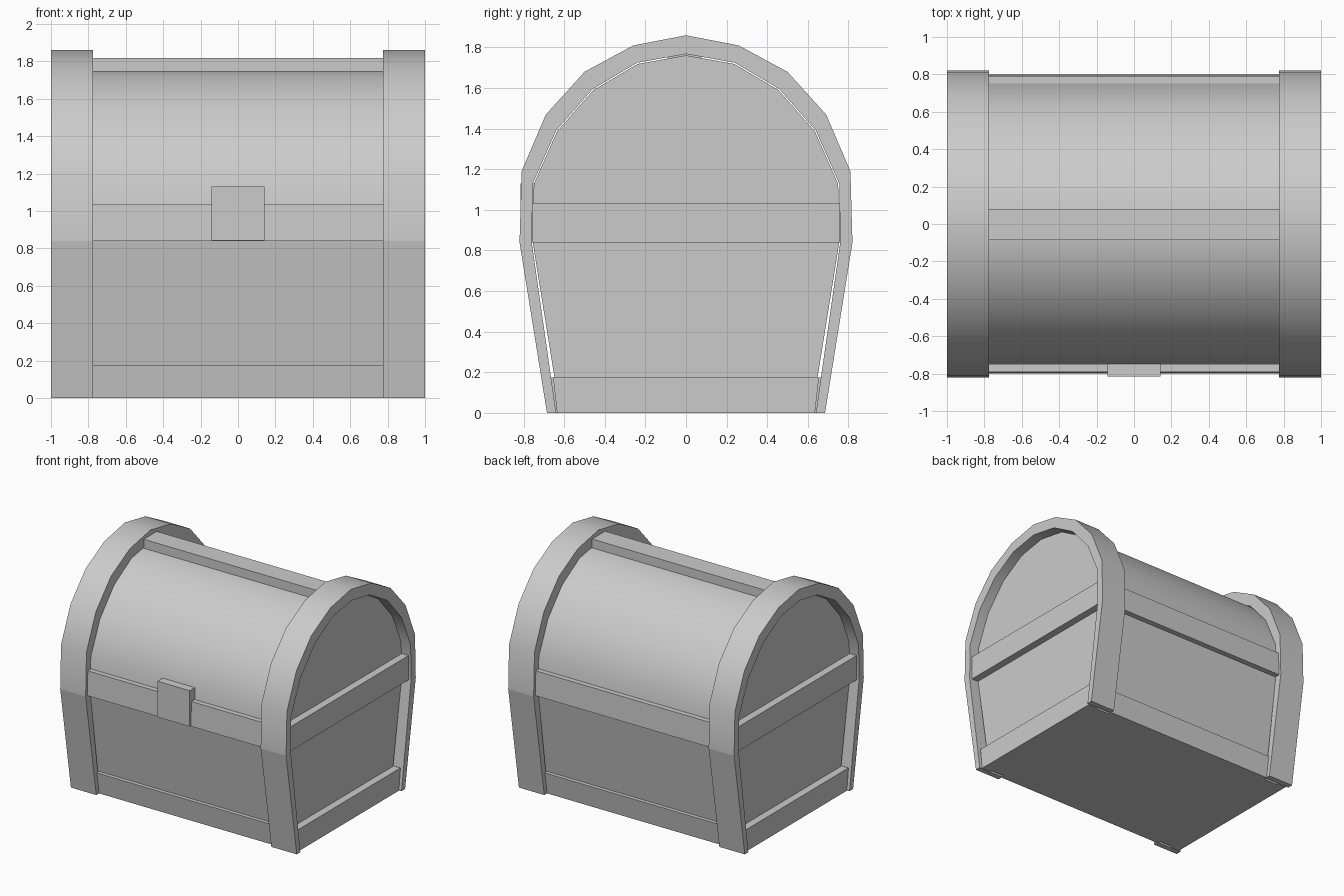
import bpy
import bmesh
import math

cube = bpy.data.objects.get("Cube")
if cube:
    bpy.data.objects.remove(cube, do_unlink=True)

GREY = (0.6, 0.6, 0.6, 1.0)
mat = bpy.data.materials.new("plain grey")
mat.use_nodes = True
mat.diffuse_color = GREY
mat.node_tree.nodes["Principled BSDF"].inputs["Base Color"].default_value = GREY


def finish(name, bm, smooth=False):
    """Turn a bmesh into an object with the shared material."""
    bmesh.ops.recalc_face_normals(bm, faces=bm.faces)
    mesh = bpy.data.meshes.new(name)
    bm.to_mesh(mesh)
    bm.free()
    mesh.materials.append(mat)
    obj = bpy.data.objects.new(name, mesh)
    bpy.context.collection.objects.link(obj)
    if smooth:
        bpy.ops.object.select_all(action='DESELECT')
        obj.select_set(True)
        bpy.context.view_layer.objects.active = obj
        bpy.ops.object.shade_smooth_by_angle(angle=math.radians(30))
    return obj


def prism(name, profile, x0, x1, smooth=False):
    """Extrude a closed (y, z) profile along x."""
    bm = bmesh.new()
    a, b = [[bm.verts.new((x, y, z)) for y, z in profile] for x in (x0, x1)]
    bm.faces.new(a)
    bm.faces.new(b)
    for i in range(len(profile)):
        j = (i + 1) % len(profile)
        bm.faces.new((a[i], a[j], b[j], b[i]))
    return finish(name, bm, smooth)


def arch(name, outer, inner, x0, x1):
    """Solid strip between two open (y, z) curves, extruded along x."""
    bm = bmesh.new()
    rows = [[bm.verts.new((x, y, z)) for y, z in curve]
            for curve, x in ((outer, x0), (outer, x1), (inner, x1), (inner, x0))]
    for k in range(4):
        p, q = rows[k], rows[(k + 1) % 4]
        for i in range(len(outer) - 1):
            bm.faces.new((p[i], p[i + 1], q[i + 1], q[i]))
    for i in (0, -1):
        bm.faces.new([r[i] for r in rows])
    return finish(name, bm, True)


def mirrored(half):
    """Complete a half curve that ends on the centre line."""
    return half + [(-y, z) for y, z in reversed(half[:-1])]


def box_profile(y0, y1, z0, z1):
    return [(y0, z0), (y1, z0), (y1, z1), (y0, z1)]


SEAM = 0.84
BAND_IN, PANEL, RAIL_OUT = 0.775, 0.92, 0.98
outer = mirrored([(0.82, SEAM), (0.81, 1.19), (0.69, 1.47), (0.5, 1.68), (0.26, 1.81), (0, 1.86)])
inner = mirrored([(0.76, SEAM), (0.755, 1.13), (0.64, 1.39), (0.46, 1.595), (0.24, 1.725), (0, 1.768)])
barrel = [(y * 0.993, SEAM + (z - SEAM) * 0.993) for y, z in inner]

# Chest body and rounded lid
prism("chest_body", [(-0.62, 0), (0.62, 0), (0.755, SEAM), (-0.755, SEAM)], -PANEL, PANEL)
prism("lid", barrel, -PANEL, PANEL, True)

# Bands at both ends, with legs below the seam, and rails across the end panels
for side, s in (("left", 1), ("right", -1)):
    arch(f"{side}_lid_band", outer, inner, s * BAND_IN, s)
    for face, f in (("front", -1), ("back", 1)):
        leg = [(0.64 * f, 0), (0.685 * f, 0), (0.82 * f, SEAM), (0.76 * f, SEAM)]
        prism(f"{side}_{face}_leg_band", leg, s * BAND_IN, s)
    prism(f"{side}_middle_rail", box_profile(-0.757, 0.757, SEAM, 1.035), s * 0.9, s * RAIL_OUT)
    prism(f"{side}_bottom_rail", [(-0.635, 0), (0.635, 0), (0.655, 0.175), (-0.655, 0.175)],
          s * 0.9, s * RAIL_OUT)

# Long rails on the front and back
for face, f in (("front", -1), ("back", 1)):
    middle = [(0.74 * f, SEAM), (0.8 * f, SEAM), (0.792 * f, 1.035), (0.74 * f, 1.035)]
    bottom = [(0.6 * f, 0), (0.65 * f, 0), (0.678 * f, 0.175), (0.62 * f, 0.175)]
    prism(f"{face}_middle_rail", middle, -0.78, 0.78)
    prism(f"{face}_bottom_rail", bottom, -0.78, 0.78)

# Ridge slat on top and latch plate on the front
prism("top_ridge", box_profile(-0.085, 0.08, 1.72, 1.818), -0.78, 0.78)
prism("latch", box_profile(-0.815, -0.74, SEAM + 0.003, 1.13), -0.143, 0.143)
